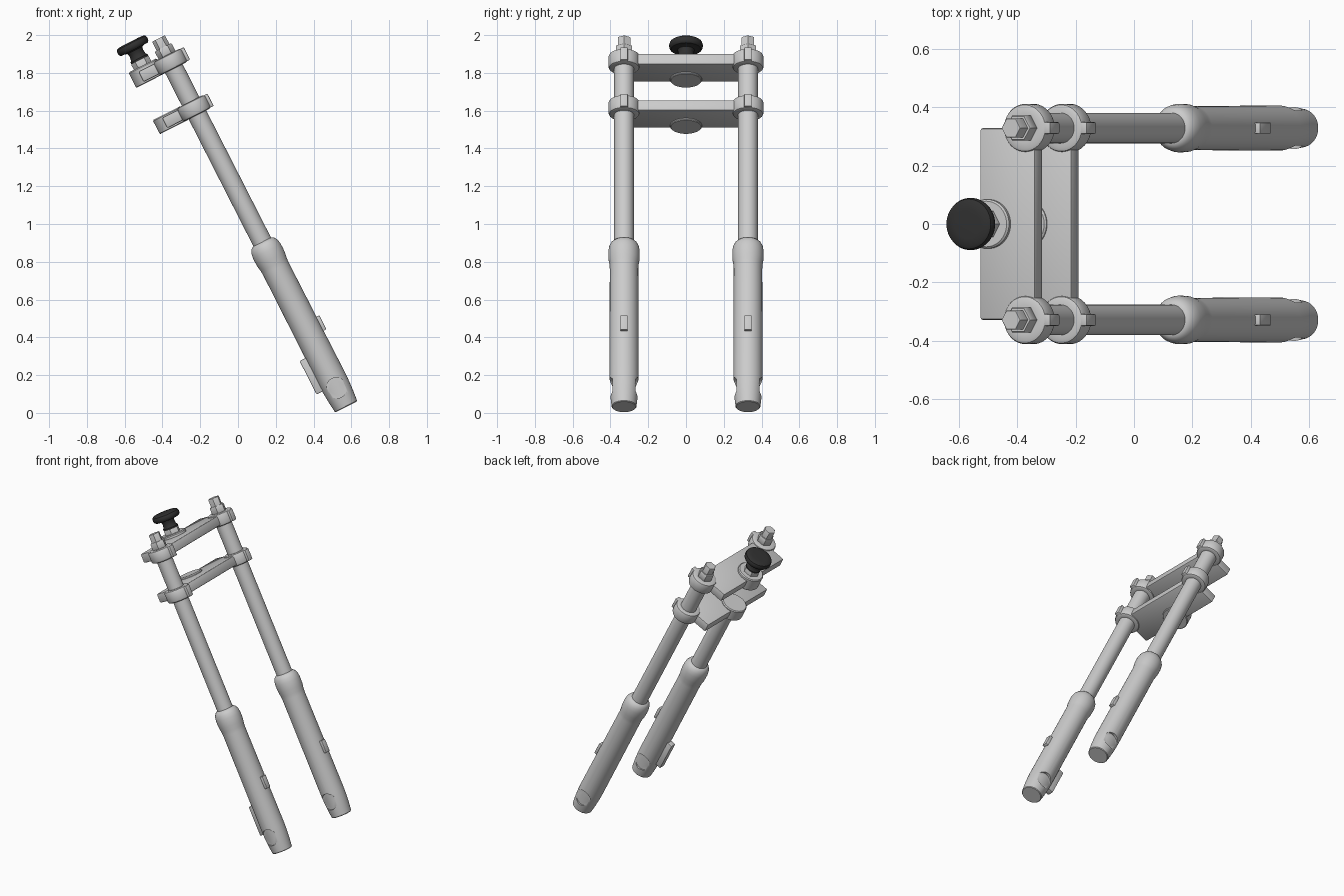
import bpy, bmesh, math
from mathutils import Matrix

if "Cube" in bpy.data.objects:
    bpy.data.objects.remove(bpy.data.objects["Cube"])

# Local frame: z runs up the fork legs, x is forward of them, y is sideways
FRAME = Matrix.Translation((0.573, 0, 0.032)) @ Matrix.Rotation(math.radians(-27), 4, 'Y')
LEG_Y = 0.328
STEM_X = -0.14


def material(name, c):
    m = bpy.data.materials.new(name)
    m.diffuse_color = (c, c, c, 1)
    m.use_nodes = True
    m.node_tree.nodes["Principled BSDF"].inputs["Base Color"].default_value = m.diffuse_color
    return m


GREY = material("light_grey_metal", 0.6)
BLACK = material("black_plastic", 0.03)


def finish(name, bm, mat, angle=35):
    bmesh.ops.recalc_face_normals(bm, faces=bm.faces)
    me = bpy.data.meshes.new(name)
    bm.to_mesh(me)
    bm.free()
    me.materials.append(mat)
    ob = bpy.data.objects.new(name, me)
    bpy.context.collection.objects.link(ob)
    ob.matrix_world = FRAME
    smooth(me, angle)
    return ob


def smooth(me, angle=35):
    me.polygons.foreach_set("use_smooth", [True] * len(me.polygons))
    me.set_sharp_from_angle(angle=math.radians(angle))


def lathe(name, profile, x=0, y=0, mat=GREY, sides=48):
    """Revolve (radius, height) points around the local z axis."""
    bm = bmesh.new()
    rings = []
    for r, z in profile:
        rings.append([bm.verts.new((x + r * math.cos(2 * math.pi * i / sides),
                                    y + r * math.sin(2 * math.pi * i / sides), z))
                      for i in range(sides)])
    for a, b in zip(rings, rings[1:]):
        for i in range(sides):
            j = (i + 1) % sides
            bm.faces.new((a[i], a[j], b[j], b[i]))
    bm.faces.new(rings[0])
    bm.faces.new(rings[-1])
    return finish(name, bm, mat)


def box(name, x0, x1, y0, y1, z0, z1, bevel=0.006):
    bm = bmesh.new()
    bmesh.ops.create_cube(bm, size=1)
    size = Matrix.Diagonal((x1 - x0, y1 - y0, z1 - z0, 1))
    mid = Matrix.Translation(((x0 + x1) / 2, (y0 + y1) / 2, (z0 + z1) / 2))
    bmesh.ops.transform(bm, matrix=mid @ size, verts=bm.verts)
    bmesh.ops.bevel(bm, geom=bm.edges[:], offset=bevel, segments=2, profile=0.5, affect='EDGES')
    return finish(name, bm, GREY)


def cut_axle_recess(leg, y):
    """Cut a round flat recess into both sides of the leg's foot."""
    for s in (-1, 1):
        bm = bmesh.new()
        bmesh.ops.create_cone(bm, cap_ends=True, segments=40, radius1=0.055, radius2=0.055, depth=0.1,
                              matrix=Matrix.Translation((0, y + s * 0.11, 0.112)) @
                              Matrix.Rotation(math.pi / 2, 4, 'X'))
        cutter = finish("recess_cutter", bm, GREY)
        cutter.hide_render = True
        mod = leg.modifiers.new("recess", 'BOOLEAN')
        mod.operation, mod.solver, mod.object = 'DIFFERENCE', 'EXACT', cutter
        bpy.context.view_layer.update()
        me = bpy.data.meshes.new_from_object(leg.evaluated_get(bpy.context.evaluated_depsgraph_get()))
        leg.modifiers.clear()
        leg.data = me
        bpy.data.objects.remove(cutter)
    smooth(leg.data)


for side, y in (("right", -LEG_Y), ("left", LEG_Y)):
    # Lower leg with tapered foot and swollen collar
    leg = lathe(side + "_lower_leg",
                [(0.062, 0), (0.066, 0.004), (0.072, 0.06), (0.0755, 0.11), (0.077, 0.16), (0.0755, 0.82),
                 (0.077, 0.845), (0.082, 0.875), (0.083, 0.90), (0.083, 0.925), (0.079, 0.95),
                 (0.070, 0.968), (0.060, 0.977), (0.050, 0.98)], 0, y)
    cut_axle_recess(leg, y)
    # Upper tube
    lathe(side + "_upper_tube", [(0.052, 0.9), (0.052, 2.09)], 0, y)
    # Guide tab on the front of the lower leg
    box(side + "_guide_tab", 0.06, 0.093, y - 0.019, y + 0.019, 0.413, 0.496, 0.003)
    # Clamp rings with pinch lugs
    for level, z in (("lower", 1.775), ("upper", 2.05)):
        lathe(f"{side}_{level}_clamp_ring",
              [(0.050, z - 0.04), (0.070, z - 0.04), (0.079, z - 0.036), (0.083, z - 0.027),
               (0.083, z + 0.027), (0.079, z + 0.036), (0.070, z + 0.04), (0.050, z + 0.04)], 0, y)
        box(f"{side}_{level}_pinch_lug", 0.06, 0.098, y - 0.02, y + 0.02, z - 0.037, z + 0.037, 0.005)
    # Two stage hex cap on the tube top
    lathe(side + "_cap_nut", [(0.046, 2.08), (0.05, 2.085), (0.05, 2.13), (0.046, 2.136)], 0, y, sides=6)
    lathe(side + "_cap_bolt", [(0.038, 2.13), (0.038, 2.184), (0.035, 2.189)], 0, y, sides=6)

# Caliper mount behind one leg
box("caliper_mount", -0.11, -0.05, -LEG_Y - 0.022, -LEG_Y + 0.022, 0.13, 0.328, 0.004)

# Cross plates with steering bosses
for level, z in (("lower", 1.775), ("upper", 2.05)):
    box(level + "_cross_plate", -0.175, 0.036, -LEG_Y, LEG_Y, z - 0.031, z + 0.031, 0.008)
    top = z + (0.05 if level == "upper" else 0.042)
    lathe(level + "_steering_boss",
          [(0.080, z - 0.041), (0.084, z - 0.037), (0.084, top - 0.006), (0.078, top)], STEM_X)

# Steering nut and black knob
lathe("steering_nut", [(0.052, 2.09), (0.052, 2.13), (0.048, 2.136)], STEM_X, sides=6)
lathe("steering_knob",
      [(0.050, 2.132), (0.050, 2.142), (0.043, 2.150), (0.040, 2.175), (0.045, 2.190), (0.060, 2.195),
       (0.078, 2.195), (0.086, 2.202), (0.089, 2.212), (0.089, 2.222), (0.085, 2.233),
       (0.076, 2.239), (0.05, 2.241)], STEM_X, mat=BLACK)
